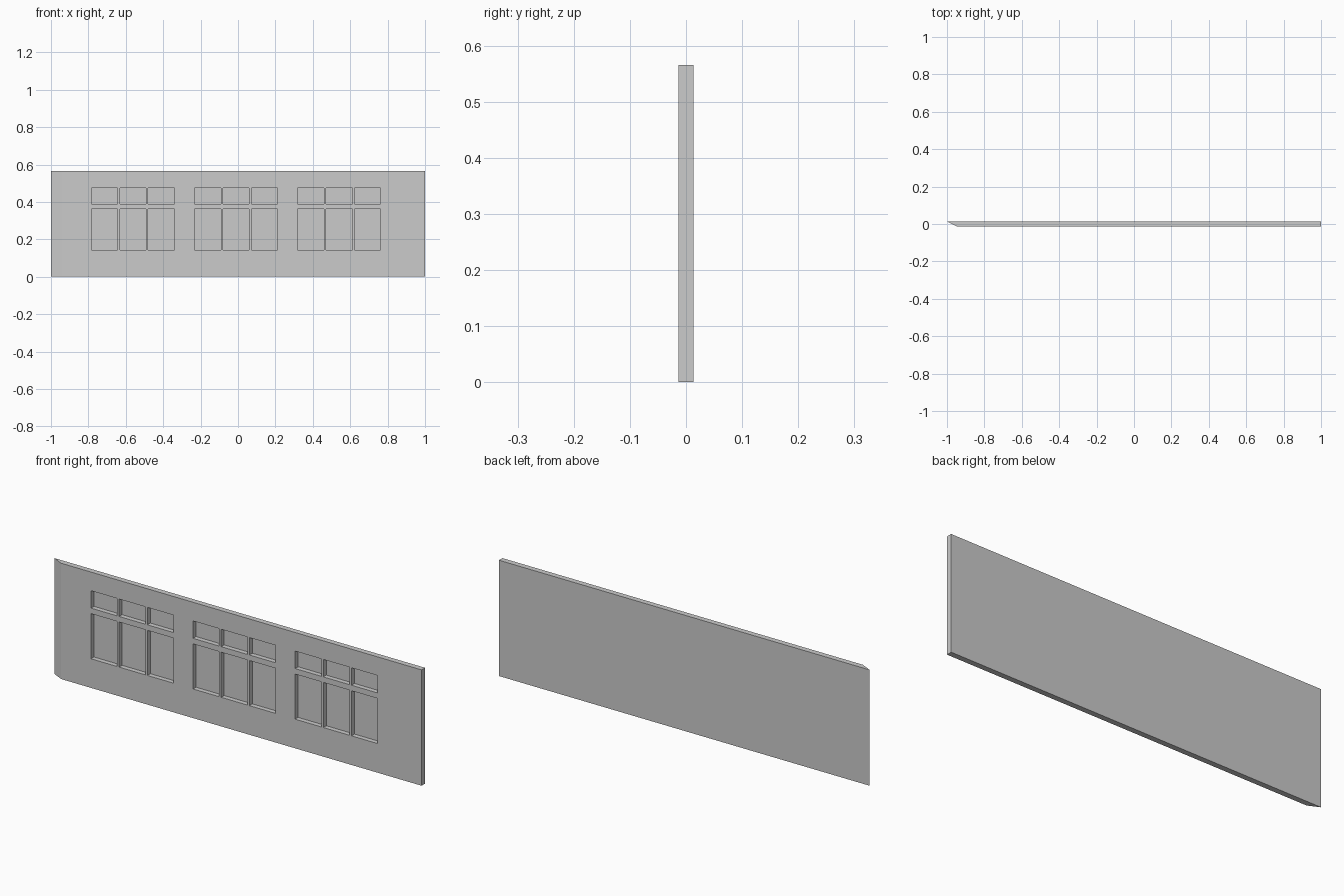
import bpy
import bmesh
from mathutils import Matrix, Vector

if "Cube" in bpy.data.objects:
    bpy.data.objects.remove(bpy.data.objects["Cube"])

HALF_T = 0.0135      # half thickness of the wall
HEIGHT = 0.565
FLOOR_Y = 0.0095     # y of the recessed panes
MITRE_X = -0.945     # front corner of the mitred left end


def make_object(name, bm):
    bmesh.ops.recalc_face_normals(bm, faces=bm.faces)
    mesh = bpy.data.meshes.new(name)
    bm.to_mesh(mesh)
    bm.free()
    obj = bpy.data.objects.new(name, mesh)
    bpy.context.collection.objects.link(obj)
    return obj


def add_box(bm, lo, hi):
    lo, hi = Vector(lo), Vector(hi)
    matrix = Matrix.Translation((lo + hi) / 2) @ Matrix.Diagonal((*(hi - lo), 1))
    bmesh.ops.create_cube(bm, size=1, matrix=matrix)


# Wall panel: plan outline with a mitred left end, extruded upwards
bm = bmesh.new()
outline = [(MITRE_X, -HALF_T), (1, -HALF_T), (1, HALF_T), (-1, HALF_T)]
base = bm.faces.new([bm.verts.new((x, y, 0)) for x, y in outline])
top = bmesh.ops.extrude_face_region(bm, geom=[base])
top_verts = [v for v in top["geom"] if isinstance(v, bmesh.types.BMVert)]
bmesh.ops.translate(bm, verts=top_verts, vec=(0, 0, HEIGHT))
wall = make_object("wall_panel", bm)

# Window recesses: three windows, each with three columns and two rows of panes
bm = bmesh.new()
for window in range(3):
    for column in range(3):
        x = -0.784 + window * 0.551 + column * 0.152
        for z0, z1 in ((0.142, 0.362), (0.389, 0.474)):
            add_box(bm, (x, -0.1, z0), (x + 0.141, FLOOR_Y, z1))
cutter = make_object("window_cutter", bm)
cutter.hide_render = True

# Cut the recesses into the front, then discard the cutter
cut = wall.modifiers.new("window_recesses", "BOOLEAN")
cut.operation = "DIFFERENCE"
cut.solver = "EXACT"
cut.object = cutter
bpy.context.view_layer.objects.active = wall
bpy.ops.object.modifier_apply(modifier=cut.name)
bpy.data.objects.remove(cutter)
